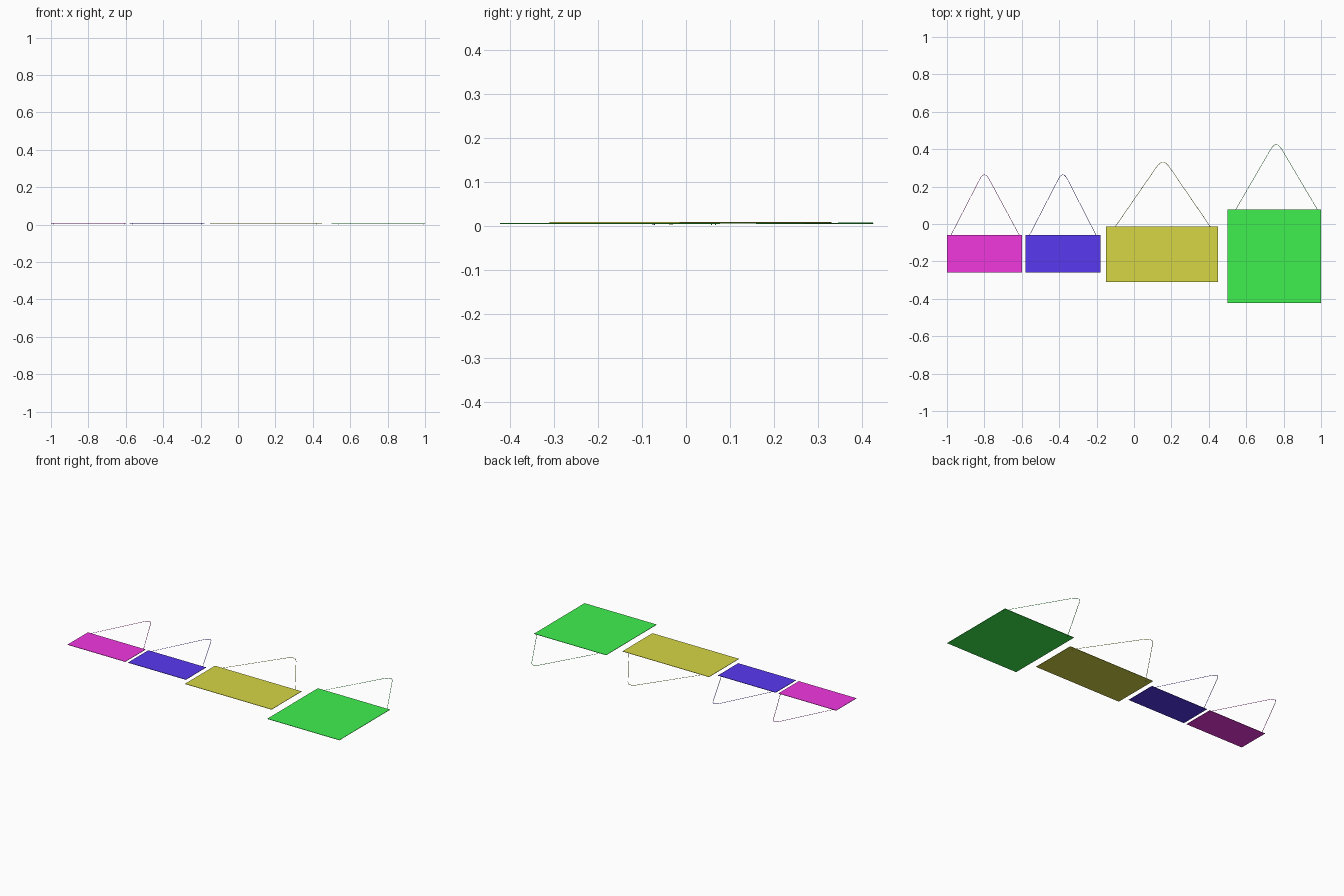
import bpy

if "Cube" in bpy.data.objects:
    bpy.data.objects.remove(bpy.data.objects["Cube"])

# name, colour, plate (x0, x1, y0, y1), plate z range, string left / apex / right
SIGNS = [
    ("magenta", (0.87, 0.04, 0.74), (-1.0, -0.60, -0.26, -0.06), (0.0055, 0.0078),
     (-0.985, -0.072), (-0.80, 0.265), (-0.605, -0.075)),
    ("blue", (0.10, 0.04, 0.87), (-0.58, -0.18, -0.26, -0.06), (0.0055, 0.0078),
     (-0.565, -0.072), (-0.38, 0.265), (-0.195, -0.075)),
    ("olive", (0.67, 0.67, 0.06), (-0.15, 0.45, -0.31, -0.014), (0.006, 0.0082),
     (-0.115, -0.036), (0.155, 0.333), (0.42, -0.032)),
    ("green", (0.05, 0.87, 0.08), (0.50, 1.0, -0.423, 0.077), (0.004, 0.0062),
     (0.538, 0.067), (0.76, 0.428), (0.992, 0.058)),
]
R = 0.0013  # string radius


def plate(name, rect, zs, mat):
    x0, x1, y0, y1 = rect
    bpy.ops.mesh.primitive_cube_add(
        size=1, location=((x0 + x1) / 2, (y0 + y1) / 2, sum(zs) / 2))
    ob = bpy.context.object
    ob.name = name
    ob.scale = (x1 - x0, y1 - y0, zs[1] - zs[0])
    ob.data.materials.append(mat)


def string(name, left, apex, right, z, mat):
    def mix(a, b, t):
        return (a[0] + (b[0] - a[0]) * t, a[1] + (b[1] - a[1]) * t)

    # straight legs joined by a rounded bend over the nail
    peak = (apex[0], apex[1] + 0.022)
    a, b = mix(peak, left, 0.13), mix(peak, right, 0.13)
    bend = [mix(mix(a, peak, i / 6), mix(peak, b, i / 6), i / 6) for i in range(7)]
    pts = [(*left, R), (*left, z)] + [(*p, z) for p in bend] + [(*right, z), (*right, R)]
    cu = bpy.data.curves.new(name, 'CURVE')
    cu.dimensions = '3D'
    cu.bevel_depth = R
    cu.bevel_resolution = 1
    cu.use_fill_caps = True
    sp = cu.splines.new('POLY')
    sp.points.add(len(pts) - 1)
    for p, co in zip(sp.points, pts):
        p.co = (*co, 1)
    cu.materials.append(mat)
    bpy.context.collection.objects.link(bpy.data.objects.new(name, cu))


# four hanging signs laid out in a row
for name, colour, rect, zs, left, apex, right in SIGNS:
    mat = bpy.data.materials.new(name + "_paint")
    mat.diffuse_color = (*colour, 1)
    mat.use_nodes = True
    mat.node_tree.nodes["Principled BSDF"].inputs["Base Color"].default_value = mat.diffuse_color
    plate(name + "_sign_plate", rect, zs, mat)
    string(name + "_hanging_string", left, apex, right, sum(zs) / 2, mat)
